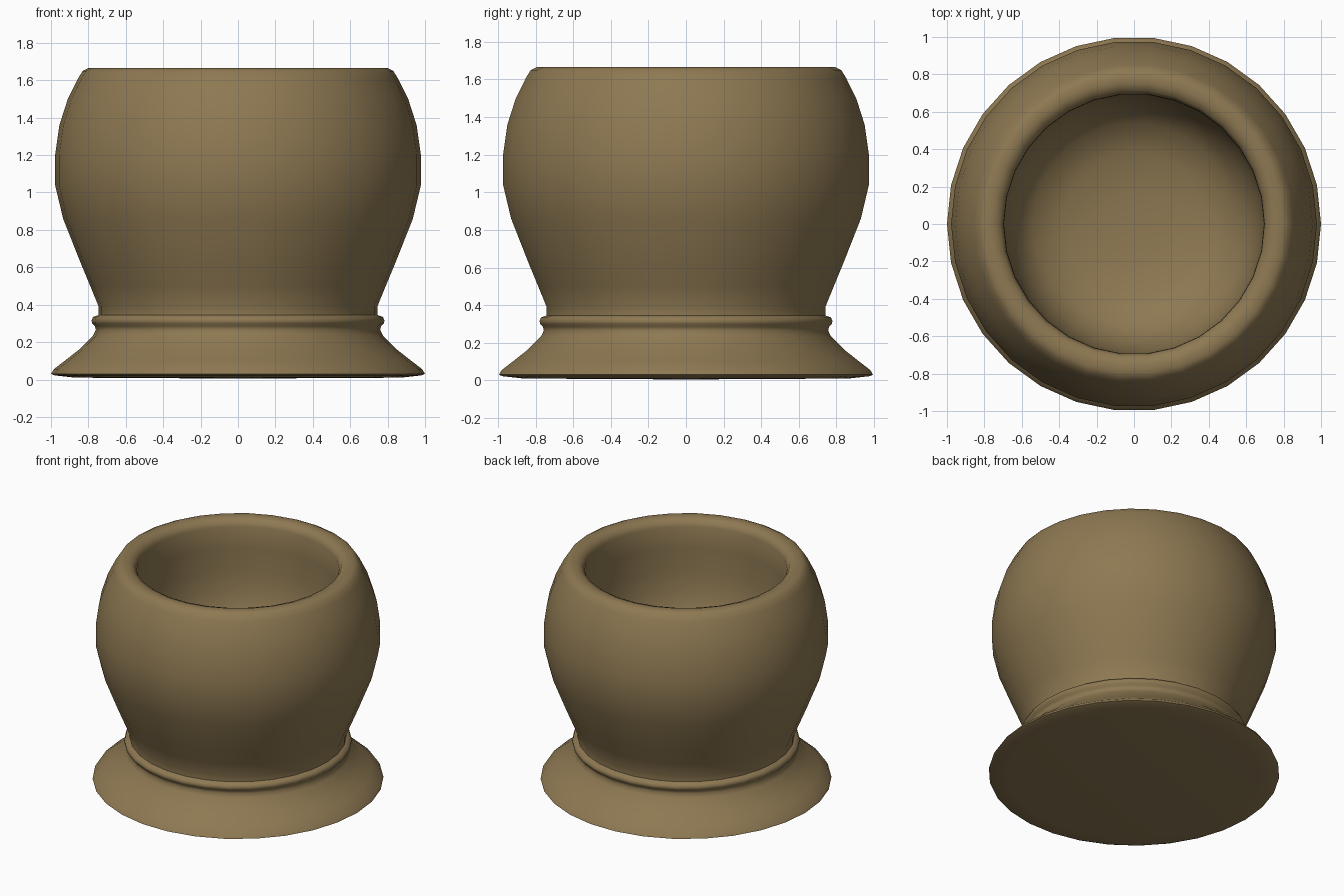
import bpy, bmesh, math

if "Cube" in bpy.data.objects:
    bpy.data.objects.remove(bpy.data.objects["Cube"])

SEGMENTS = 30

clay = bpy.data.materials.new("brown_clay")
clay.diffuse_color = (0.27, 0.19, 0.085, 1)
clay.use_nodes = True
clay.node_tree.nodes["Principled BSDF"].inputs["Base Color"].default_value = clay.diffuse_color


def lathe(name, profile):
    """Spin an (r, z) profile that begins and ends on the z axis."""
    bm = bmesh.new()
    verts = [bm.verts.new((r, 0, z)) for r, z in profile]
    edges = [bm.edges.new(pair) for pair in zip(verts, verts[1:])]
    bmesh.ops.spin(bm, geom=verts + edges, cent=(0, 0, 0), axis=(0, 0, 1),
                   angle=math.tau, steps=SEGMENTS, use_duplicate=False)
    bmesh.ops.remove_doubles(bm, verts=bm.verts, dist=0.0005)
    bmesh.ops.recalc_face_normals(bm, faces=bm.faces)
    mesh = bpy.data.meshes.new(name)
    bm.to_mesh(mesh)
    bm.free()
    mesh.materials.append(clay)
    obj = bpy.data.objects.new(name, mesh)
    bpy.context.collection.objects.link(obj)
    bpy.ops.object.select_all(action='DESELECT')
    obj.select_set(True)
    bpy.context.view_layer.objects.active = obj
    bpy.ops.object.shade_smooth_by_angle(angle=math.radians(60))
    return obj


# Flared foot with a slightly domed underside
foot = [(0, 0.005), (0.87, 0.01), (0.98, 0.022), (1.0, 0.03), (0.985, 0.055),
        (0.92, 0.105), (0.85, 0.16), (0.775, 0.235), (0.76, 0.265)]

# Rounded bead at the waist
bead = [(0.765, 0.285), (0.78, 0.3), (0.783, 0.315), (0.775, 0.335),
        (0.745, 0.345)]

# Bulging outer wall
wall = [(0.745, 0.39), (0.79, 0.5), (0.84, 0.62), (0.935, 0.86), (0.978, 1.04),
        (0.978, 1.2), (0.955, 1.36), (0.91, 1.5), (0.855, 1.61)]

# Rounded rim
rim = [(0.83, 1.65), (0.80, 1.665), (0.755, 1.665), (0.715, 1.65),
       (0.697, 1.61)]

# Hollow with a rounded floor
hollow = [(0.695, 1.45), (0.695, 1.27), (0.68, 1.12), (0.63, 0.96),
          (0.54, 0.84), (0.38, 0.77), (0.18, 0.745), (0, 0.74)]

lathe("footed_pot", foot + bead + wall + rim + hollow)
